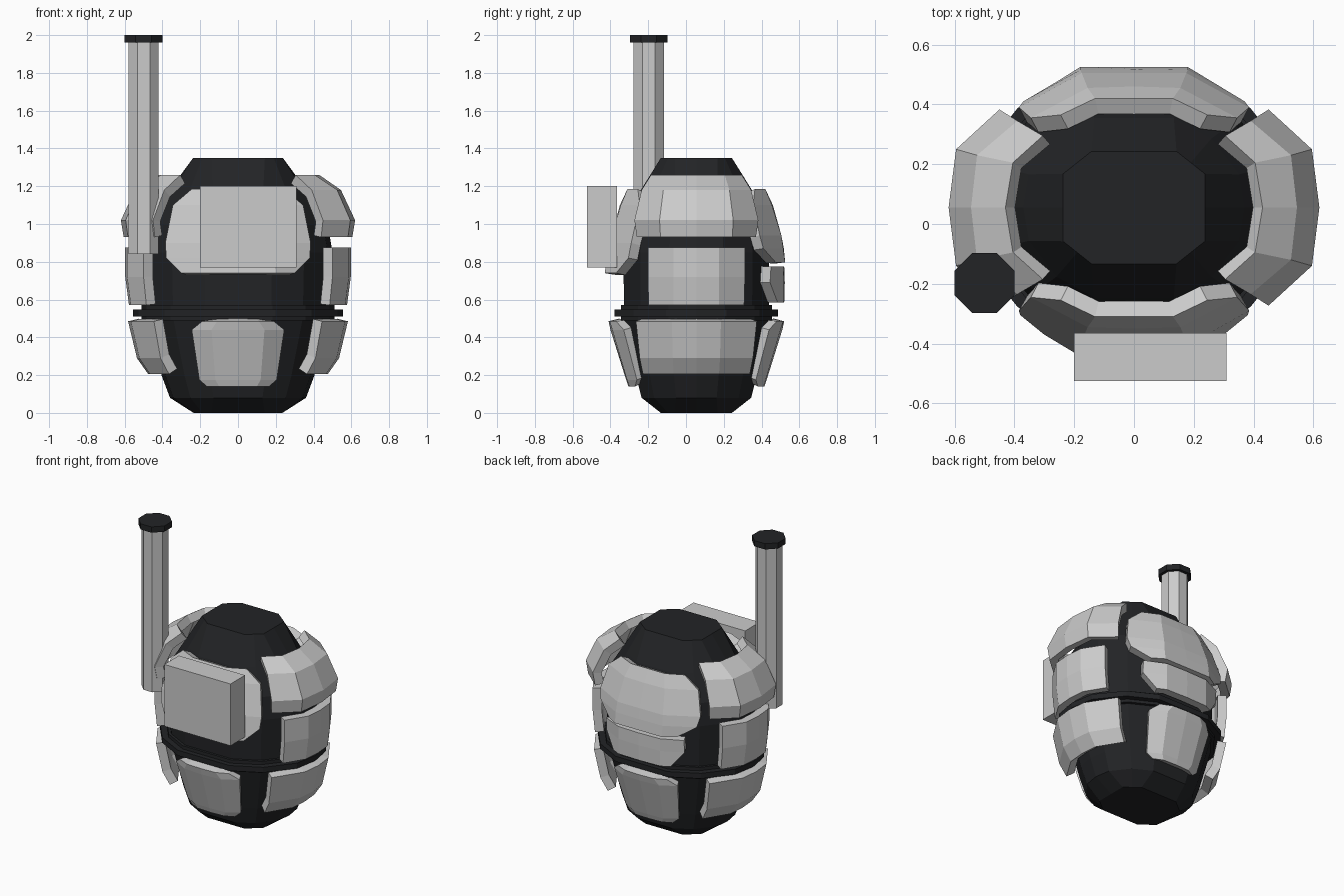
import bpy, math
from mathutils import Matrix, Vector

if "Cube" in bpy.data.objects:
    bpy.data.objects.remove(bpy.data.objects["Cube"])

CY = 0.055  # depth centre of the body

dark = bpy.data.materials.new("dark_metal")
dark.diffuse_color = (0.016, 0.017, 0.019, 1)
dark.use_nodes = True
dark.node_tree.nodes["Principled BSDF"].inputs["Base Color"].default_value = dark.diffuse_color


def make(name, verts, faces, mat=None):
    me = bpy.data.meshes.new(name)
    me.from_pydata(verts, [], faces)
    ob = bpy.data.objects.new(name, me)
    bpy.context.collection.objects.link(ob)
    if mat:
        me.materials.append(mat)
    return ob


ROUND = [(1, 0), (0.95, 0.37), (0.7, 0.77), (0.36, 1), (0, 1)]
OCTAGON = [(1, 0), (1, 0.6), (0.8, 0.8), (0.6, 1), (0, 1)]


def section(quarter):
    """Full 16-point outline from one quarter."""
    q = quarter
    half = q + [(-x, y) for x, y in reversed(q[:-1])]
    return half + [(-x, -y) for x, y in half[1:-1]]


def loft(name, rings, mat=None):
    """Stack of closed outlines: (z, half width, half depth, outline)."""
    verts, faces = [], []
    for z, hx, hy, q in rings:
        verts += [(x * hx, y * hy + CY, z) for x, y in section(q)]
    n = 16
    for r in range(len(rings) - 1):
        for i in range(n):
            j = (i + 1) % n
            faces.append((r * n + i, r * n + j, (r + 1) * n + j, (r + 1) * n + i))
    faces.append(tuple(reversed(range(n))))
    faces.append(tuple(range(len(verts) - n, len(verts))))
    return make(name, verts, faces, mat)


def plate(name, rows, angle, thick=0.058):
    """Armour plate; rows run top to bottom as (z, [(sideways, outward)...]) from the middle out."""
    rot = Matrix.Rotation(math.radians(angle), 3, 'Z')
    verts, faces = [], []
    for z, half in rows:
        full = [(-a, b) for a, b in reversed(half[1:])] + half
        verts += [rot @ Vector((a, -b, z)) + Vector((0, CY, 0)) for a, b in full]
    n = len(rows[0][1]) * 2 - 1
    for r in range(len(rows) - 1):
        for i in range(n - 1):
            k = r * n + i
            faces.append((k, k + n, k + n + 1, k + 1))
    ob = make(name, verts, faces)
    mod = ob.modifiers.new("thickness", 'SOLIDIFY')
    mod.thickness = thick
    mod.offset = -1
    return ob


def post(name, radius, z0, z1, mat=None):
    bpy.ops.mesh.primitive_cylinder_add(
        vertices=8, radius=radius / math.cos(math.pi / 8), depth=z1 - z0,
        location=(-0.5, -0.197, (z0 + z1) / 2), rotation=(0, 0, math.pi / 8))
    ob = bpy.context.object
    ob.name = name
    if mat:
        ob.data.materials.append(mat)


# Dark inner body and belt
loft("body", [
    (0.0, 0.235, 0.188, OCTAGON), (0.08, 0.36, 0.29, ROUND), (0.2, 0.405, 0.32, ROUND),
    (0.5, 0.49, 0.383, ROUND), (0.85, 0.5, 0.386, ROUND), (1.0, 0.475, 0.37, ROUND),
    (1.17, 0.37, 0.3, ROUND), (1.35, 0.237, 0.188, OCTAGON)], dark)
loft("belt_base", [(0.49, 0.51, 0.4, ROUND), (0.57, 0.51, 0.4, ROUND)], dark)
loft("belt_rim", [(0.51, 0.555, 0.433, ROUND), (0.547, 0.555, 0.433, ROUND)], dark)

# Plates repeated on both sides
shoulder = [
    (1.26, [(0, 0.43), (0.15, 0.405), (0.24, 0.305)]),
    (1.18, [(0, 0.545), (0.175, 0.525), (0.29, 0.39)]),
    (1.02, [(0, 0.62), (0.195, 0.595), (0.328, 0.45)]),
    (0.93, [(0, 0.605), (0.19, 0.582), (0.315, 0.44)])]
side_mid = [
    (0.875, [(0, 0.597), (0.12, 0.587), (0.257, 0.5)]),
    (0.72, [(0, 0.597), (0.12, 0.587), (0.257, 0.5)]),
    (0.57, [(0, 0.577), (0.12, 0.567), (0.253, 0.485)])]
side_low = [
    (0.485, [(0, 0.582), (0.13, 0.567), (0.32, 0.445)]),
    (0.29, [(0, 0.535), (0.125, 0.522), (0.3, 0.41)]),
    (0.205, [(0, 0.475), (0.12, 0.465), (0.283, 0.365)])]
for side, angle in (("right", 90), ("left", -90)):
    plate(side + "_shoulder_plate", shoulder, angle)
    plate(side + "_middle_plate", side_mid, angle)
    plate(side + "_lower_plate", side_low, angle)

# Front and back plates
low = [
    (0.485, [(0, 0.465), (0.11, 0.46), (0.19, 0.425)]),
    (0.44, [(0, 0.455), (0.14, 0.445), (0.245, 0.385)]),
    (0.175, [(0, 0.372), (0.12, 0.367), (0.205, 0.315)]),
    (0.14, [(0, 0.36), (0.1, 0.355), (0.165, 0.325)])]
plate("front_lower_plate", low, 0)
plate("back_lower_plate", low, 180)
upper = [
    (1.185, [(0, 0.365), (0.13, 0.365), (0.245, 0.31)]),
    (1.1, [(0, 0.405), (0.155, 0.4), (0.345, 0.3)])]
plate("front_upper_plate", upper + [
    (0.9, [(0, 0.46), (0.18, 0.46), (0.385, 0.345)]),
    (0.82, [(0, 0.475), (0.19, 0.475), (0.38, 0.36)]),
    (0.74, [(0, 0.485), (0.2, 0.485), (0.3, 0.425)])], 0)
plate("back_upper_plate", upper + [
    (0.94, [(0, 0.45), (0.175, 0.45), (0.385, 0.335)]),
    (0.87, [(0, 0.463), (0.18, 0.46), (0.37, 0.355)]),
    (0.797, [(0, 0.47), (0.18, 0.47), (0.26, 0.42)])], 180)
plate("back_middle_plate", [
    (0.775, [(0, 0.465), (0.16, 0.46), (0.3, 0.395)]),
    (0.69, [(0, 0.468), (0.16, 0.46), (0.3, 0.39)]),
    (0.585, [(0, 0.465), (0.16, 0.46), (0.22, 0.43)])], 180)

# Front box
bpy.ops.mesh.primitive_cube_add(size=1, location=(0.055, -0.445, 0.985))
box = bpy.context.object
box.name = "front_box"
box.scale = (0.51, 0.16, 0.43)

# Exhaust pipe with cap
post("pipe", 0.08, 0.84, 1.96)
post("pipe_cap", 0.1, 1.96, 2.0, dark)
